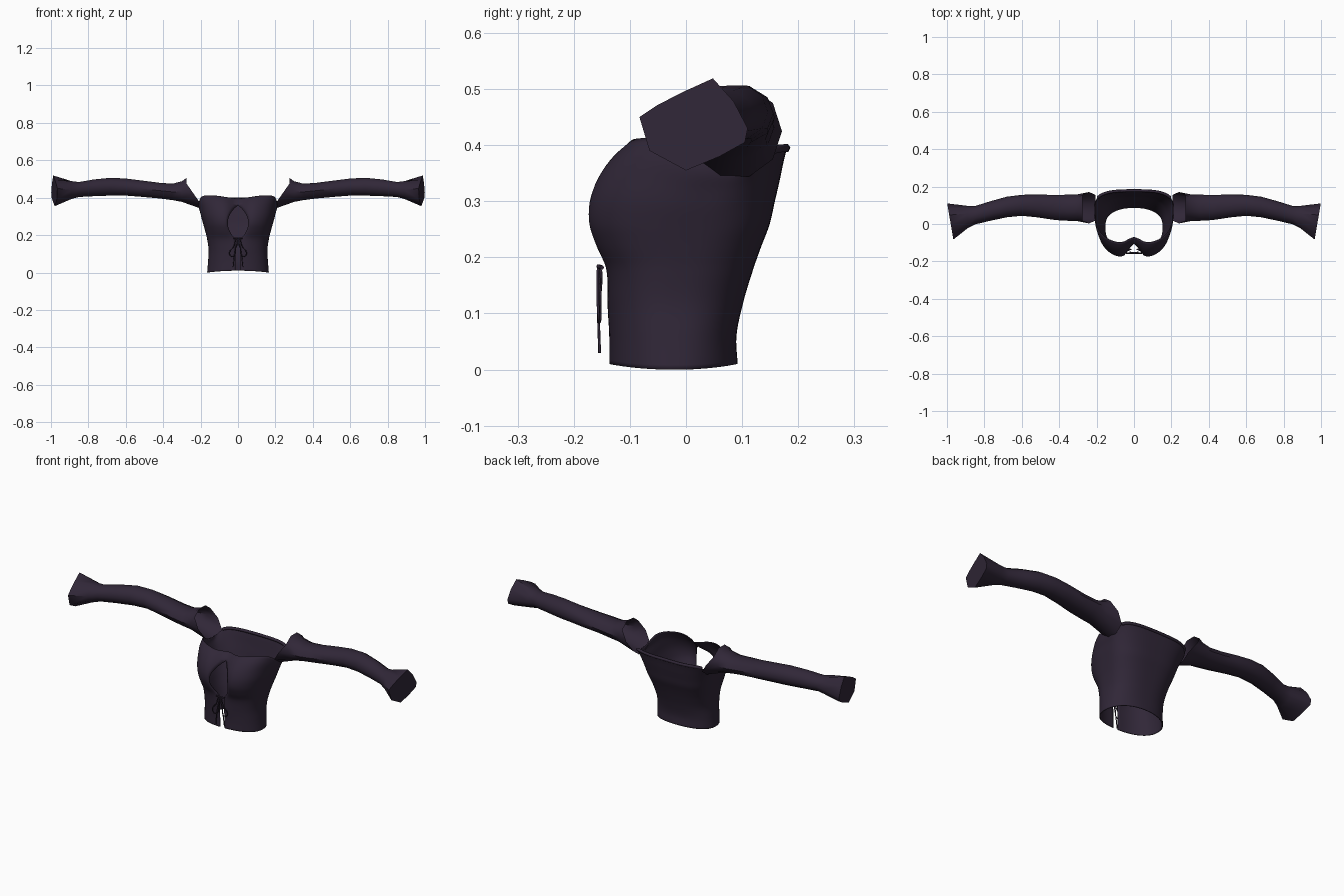
import bpy
import bmesh
from math import sin, cos, pi, asin, exp

cube = bpy.data.objects.get("Cube")
if cube:
    bpy.data.objects.remove(cube, do_unlink=True)

COLOUR = (0.03, 0.02, 0.039, 1)
fabric = bpy.data.materials.new("dark plum fabric")
fabric.use_nodes = True
fabric.diffuse_color = COLOUR
shader = fabric.node_tree.nodes["Principled BSDF"]
shader.inputs["Base Color"].default_value = COLOUR
shader.inputs["Roughness"].default_value = 0.8


def smooth_table(table, t):
    """Smoothly interpolate rows of (key, value, ...) at key t."""
    last = len(table) - 1
    i = 0
    while i < last - 1 and t > table[i + 1][0]:
        i += 1
    a, b = table[i], table[i + 1]
    before, after = table[max(i - 1, 0)], table[min(i + 2, last)]
    h = b[0] - a[0]
    u = min(max((t - a[0]) / h, 0), 1)
    out = []
    for k in range(1, len(a)):
        m0 = (b[k] - before[k]) / (b[0] - before[0]) * h
        m1 = (after[k] - a[k]) / (after[0] - a[0]) * h
        out.append(a[k] * (1 + 2 * u) * (1 - u) ** 2 + m0 * u * (1 - u) ** 2
                   + b[k] * u * u * (3 - 2 * u) + m1 * u * u * (u - 1))
    return out


def loft(name, rows, closed, cap=False, thickness=0):
    """Skin rows of points, then mirror across the centre line."""
    bm = bmesh.new()
    rings = [[bm.verts.new(p) for p in row] for row in rows]
    count = len(rings[0])
    for low, high in zip(rings, rings[1:]):
        for i in range(count if closed else count - 1):
            j = (i + 1) % count
            bm.faces.new((low[i], low[j], high[j], high[i]))
    if cap:
        bm.faces.new(rings[-1])
    bmesh.ops.recalc_face_normals(bm, faces=bm.faces)
    mesh = bpy.data.meshes.new(name)
    bm.to_mesh(mesh)
    bm.free()
    mesh.materials.append(fabric)
    obj = bpy.data.objects.new(name, mesh)
    bpy.context.collection.objects.link(obj)
    bpy.ops.object.select_all(action='DESELECT')
    obj.select_set(True)
    bpy.context.view_layer.objects.active = obj
    bpy.ops.object.shade_smooth_by_angle(angle=0.8)
    mirror = obj.modifiers.new("Mirror", 'MIRROR')
    mirror.merge_threshold = 0.0005
    if thickness:
        solid = obj.modifiers.new("Thickness", 'SOLIDIFY')
        solid.thickness = thickness
        solid.offset = 0
    return obj


# Bodice: height, half width, front y, back y, cleavage depth, widest y
BODY = [
    (0.00, 0.163, -0.135, 0.090, 0.00, -0.02),
    (0.06, 0.158, -0.135, 0.088, 0.00, -0.02),
    (0.12, 0.155, -0.138, 0.100, 0.00, -0.02),
    (0.18, 0.163, -0.146, 0.118, 0.01, -0.01),
    (0.22, 0.172, -0.166, 0.132, 0.03, 0.00),
    (0.26, 0.182, -0.180, 0.147, 0.045, 0.01),
    (0.30, 0.192, -0.178, 0.156, 0.05, 0.02),
    (0.34, 0.200, -0.162, 0.165, 0.045, 0.04),
    (0.375, 0.208, -0.135, 0.172, 0.04, 0.06),
    (0.40, 0.210, -0.105, 0.178, 0.035, 0.08),
]
# Neckline height by angle from the front centre to the back centre
RIM = [(0, 0.395), (0.5, 0.41), (1.1, 0.405), (1.5, 0.365),
       (1.75, 0.365), (2.2, 0.39), (pi, 0.395)]


def opening(z):
    """Half width of the front slit and keyhole."""
    u = (z - 0.17) / 0.19
    hole = 0.055 * sin(pi * u) ** 0.75 if 0 < u < 1 else 0
    return max(hole, 0.014 if z < 0.22 else 0)


def bodice_row(z, columns=44):
    w, front, back, dip, mid = smooth_table(BODY, z)
    n = 2.2 + 0.5 * min(z / 0.25, 1)
    start = asin((opening(z) / w) ** (n / 2))
    row = []
    for i in range(columns + 1):
        a = start + (pi - start) * i / columns
        s, c = max(sin(a), 0), cos(a)
        power = 2 / (n if c > 0 else n + z)
        x = 0 if s < 1e-6 else w * s ** power
        depth = mid - front if c > 0 else back - mid
        y = mid - depth * abs(c) ** power * (1 if c > 0 else -1)
        if c > 0:
            y += dip * exp(-(x / 0.045) ** 2)
        lift = (smooth_table(RIM, a)[0] - 0.4) * (z / 0.4) ** 4
        hem = 0.01 * c * c * max(0, 1 - z / 0.06)
        row.append((x, y, z + lift + hem))
    return row


rows = [bodice_row(0.4 * i / 48) for i in range(49)]
loft("bodice", rows, False, thickness=0.004)

# Sleeves: x, centre y, centre z, half depth, half height
SLEEVE = [
    (0.30, 0.087, 0.433, 0.072, 0.058),
    (0.35, 0.087, 0.431, 0.070, 0.046),
    (0.42, 0.088, 0.438, 0.067, 0.044),
    (0.52, 0.097, 0.449, 0.061, 0.046),
    (0.60, 0.100, 0.457, 0.056, 0.048),
    (0.68, 0.091, 0.459, 0.055, 0.050),
    (0.77, 0.069, 0.453, 0.052, 0.047),
    (0.85, 0.047, 0.444, 0.049, 0.042),
    (0.89, 0.037, 0.441, 0.060, 0.050),
]
CUFF = [(0.11, 0.43), (0.085, 0.478), (0.048, 0.519), (-0.005, 0.495),
        (-0.05, 0.472), (-0.083, 0.45), (-0.065, 0.39), (0, 0.355),
        (0.06, 0.38), (0.105, 0.405)]


def ellipse(y, z, ry, rz):
    return [(y + ry * cos(2 * pi * i / 10), z + rz * sin(2 * pi * i / 10))
            for i in range(10)]


# The open shoulder end leans outward towards its top
shoulder = [(0.205 + 0.07 * min(max((z - 0.39) / 0.07, 0), 1), y, z)
            for y, z in ellipse(0.087, 0.425, 0.084, 0.085)]
rings = [shoulder]
rings += [[(x, y, z) for y, z in ellipse(*size)] for x, *size in SLEEVE]
rings.append([(0.982 + 0.17 * (y - 0.0125), y, z) for y, z in CUFF])
loft("sleeves", rings, True, cap=True)


def cord(name, points, radius, cyclic=False):
    curve = bpy.data.curves.new(name, 'CURVE')
    curve.dimensions = '3D'
    curve.bevel_depth = radius
    curve.bevel_resolution = 1
    curve.resolution_u = 6
    curve.use_fill_caps = True
    spline = curve.splines.new('BEZIER')
    spline.bezier_points.add(len(points) - 1)
    for knot, p in zip(spline.bezier_points, points):
        knot.co = p
        knot.handle_left_type = knot.handle_right_type = 'AUTO'
    spline.use_cyclic_u = cyclic
    curve.materials.append(fabric)
    obj = bpy.data.objects.new(name, curve)
    bpy.context.collection.objects.link(obj)


# Rolled edge across the back of the neckline
back_edge = [p for p in rows[-1] if p[1] > 0.14]
back_edge += [(-x, y, z) for x, y, z in reversed(back_edge[:-1])]
cord("back_neck_piping", back_edge, 0.008)

# Tied lace at the foot of the keyhole
cord("lace_knot", [(-0.024, -0.15, 0.182), (0, -0.156, 0.184),
                   (0.024, -0.15, 0.182)], 0.004)
for side, word in ((1, "left"), (-1, "right")):
    cord(word + "_lace_loop", [(0, -0.154, 0.18), (side * 0.022, -0.157, 0.14),
                               (side * 0.045, -0.156, 0.1),
                               (side * 0.025, -0.154, 0.085),
                               (side * 0.012, -0.153, 0.13)], 0.0025, True)
    cord(word + "_lace_tail", [(0, -0.154, 0.18), (side * 0.016, -0.156, 0.11),
                               (side * 0.026, -0.154, 0.03)], 0.0025)
